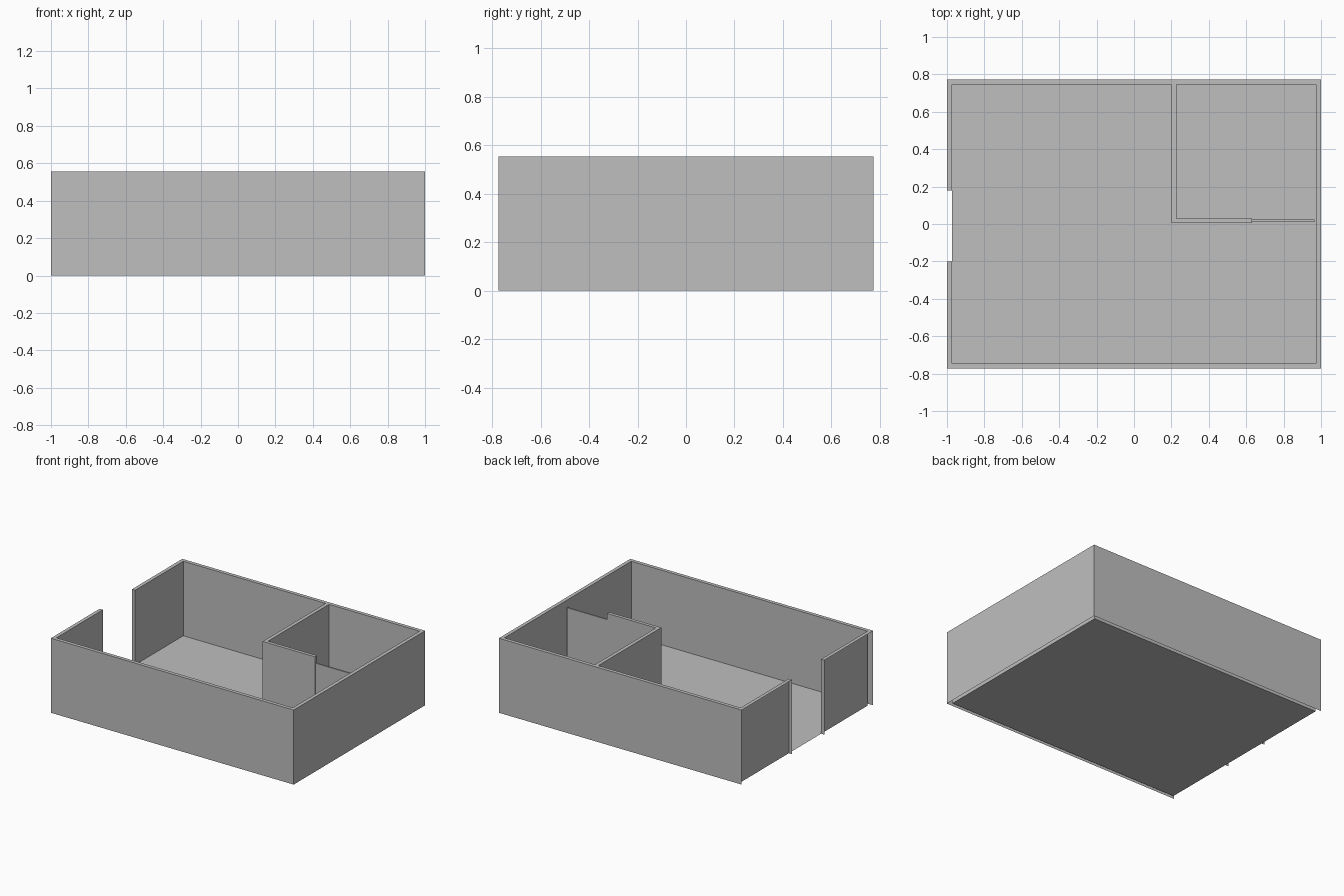
import bpy
import bmesh

cube = bpy.data.objects.get("Cube")
if cube:
    bpy.data.objects.remove(cube, do_unlink=True)

HALF_X, HALF_Y = 1.0, 0.773        # outer footprint
IN_X, IN_Y = 0.973, 0.746          # inner footprint
WALL_H, DOOR_H = 0.555, 0.505
GAP_FRONT, GAP_BACK = -0.20, 0.18  # entrance opening

grey = bpy.data.materials.new("plain grey")
grey.use_nodes = True
colour = (0.52, 0.52, 0.52, 1)
grey.diffuse_color = colour
grey.node_tree.nodes["Principled BSDF"].inputs["Base Color"].default_value = colour


def extrude_plan(name, plan, height, skip=lambda a, b: False):
    """Raise a counter-clockwise floor plan into capped walls, open below."""
    bm = bmesh.new()
    low = [bm.verts.new((x, y, 0)) for x, y in plan]
    if not height:
        bm.faces.new(low)
    else:
        high = [bm.verts.new((x, y, height)) for x, y in plan]
        bm.faces.new(high)
        for i in range(len(plan)):
            j = (i + 1) % len(plan)
            if not skip(plan[i], plan[j]):
                bm.faces.new((low[i], low[j], high[j], high[i]))
    mesh = bpy.data.meshes.new(name)
    bm.to_mesh(mesh)
    bm.free()
    mesh.materials.append(grey)
    obj = bpy.data.objects.new(name, mesh)
    bpy.context.collection.objects.link(obj)
    return obj


def rectangle(x0, x1, y0, y1):
    return [(x0, y0), (x1, y0), (x1, y1), (x0, y1)]


# Outer walls: a C-shaped plan whose entrance side has no outer skin
outer_plan = [
    (-HALF_X, GAP_FRONT), (-HALF_X, -HALF_Y), (HALF_X, -HALF_Y),
    (HALF_X, HALF_Y), (-HALF_X, HALF_Y), (-HALF_X, GAP_BACK),
    (-IN_X, GAP_BACK), (-IN_X, IN_Y), (IN_X, IN_Y),
    (IN_X, -IN_Y), (-IN_X, -IN_Y), (-IN_X, GAP_FRONT),
]
extrude_plan("outer_walls", outer_plan, WALL_H,
             skip=lambda a, b: a[0] == b[0] == -HALF_X)

# Small room: L-shaped partition joined to the back wall
room_plan = [
    (0.20, IN_Y), (0.20, 0.005), (0.63, 0.005),
    (0.63, 0.03), (0.227, 0.03), (0.227, IN_Y),
]
extrude_plan("room_partition", room_plan, WALL_H,
             skip=lambda a, b: a[1] == b[1] == IN_Y)

# Thin door panel closing the small room
extrude_plan("room_door", rectangle(0.63, 0.965, 0.012, 0.023), DOOR_H)

# Floor sheet inside the walls
extrude_plan("floor", rectangle(-IN_X, IN_X, -IN_Y, IN_Y), 0)
